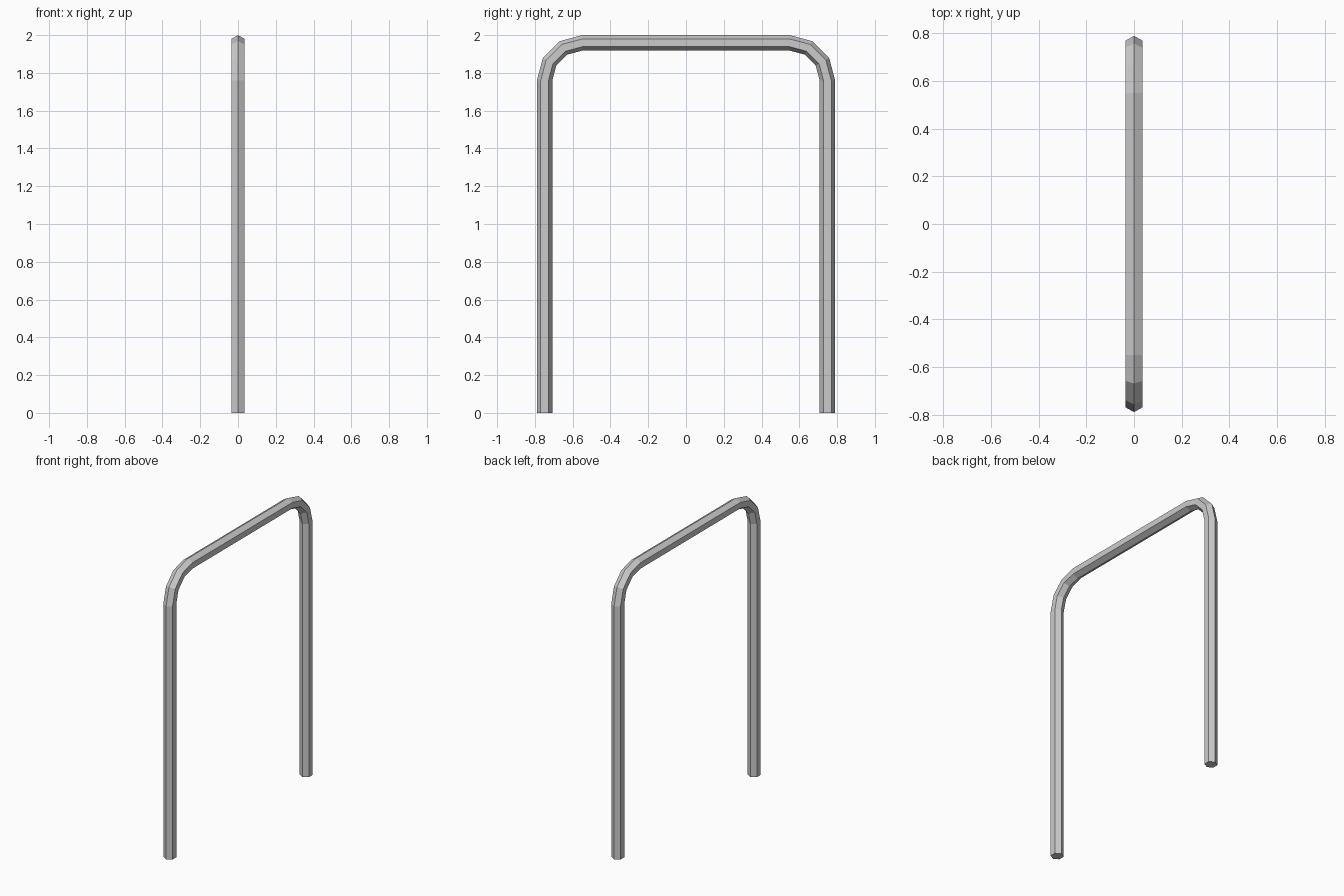
import bpy, bmesh
from math import sin, cos, pi, radians

if "Cube" in bpy.data.objects:
    bpy.data.objects.remove(bpy.data.objects["Cube"])

R = 0.041          # hexagonal tube radius
HALF = 0.749       # leg centre line
TOP = 1.959        # top bar centre line
BEND = 0.2         # corner radius
STEPS = 3          # segments per corner

# Path stations: (y, z, angle of the outward direction in the YZ plane)
path = [(HALF, 0.0, 0.0)]
for side, start in ((1, 0), (-1, 90)):
    for i in range(STEPS + 1):
        a = radians(start + 90 * i / STEPS)
        path.append((side * (HALF - BEND) + BEND * cos(a),
                     TOP - BEND + BEND * sin(a), a))
path.append((-HALF, 0.0, pi))

# Hexagonal tube swept along the path, ridge facing outward
bm = bmesh.new()
rings = []
for y, z, a in path:
    ring = []
    for k in range(6):
        t = k * pi / 3
        out = R * cos(t)
        ring.append(bm.verts.new((R * sin(t), y + out * cos(a), z + out * sin(a))))
    rings.append(ring)
for r0, r1 in zip(rings, rings[1:]):
    for k in range(6):
        n = (k + 1) % 6
        bm.faces.new((r0[k], r0[n], r1[n], r1[k]))

# Closed feet
bm.faces.new(rings[0])
bm.faces.new(rings[-1])
bmesh.ops.recalc_face_normals(bm, faces=bm.faces)

mesh = bpy.data.meshes.new("bent_tube_frame")
bm.to_mesh(mesh)
bm.free()
frame = bpy.data.objects.new("bent_tube_frame", mesh)
bpy.context.collection.objects.link(frame)
